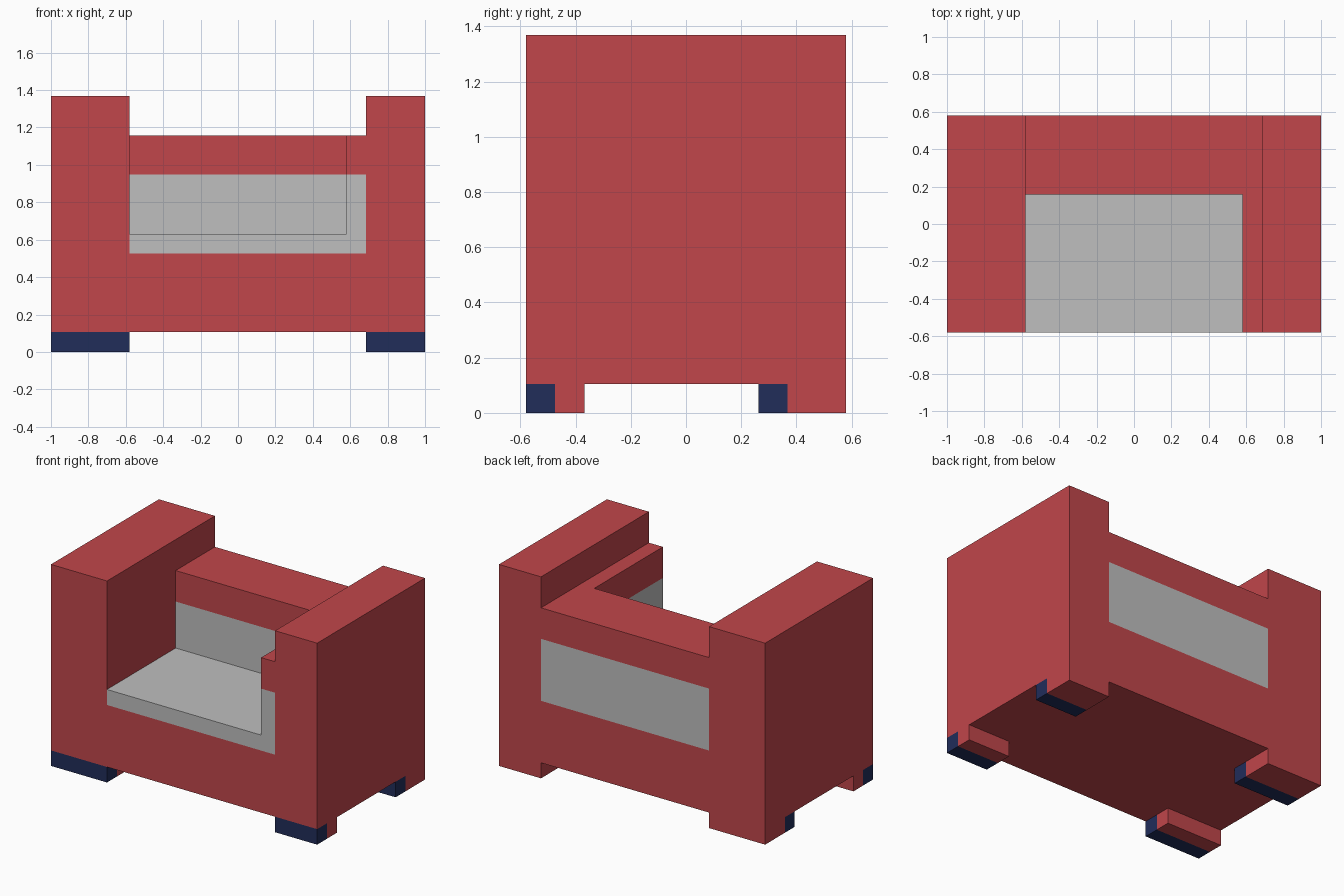
import bpy
import bmesh
from mathutils import Vector

if "Cube" in bpy.data.objects:
    bpy.data.objects.remove(bpy.data.objects["Cube"], do_unlink=True)

U = 2 / 19  # one block of the chair's grid


def make_material(name, colour):
    mat = bpy.data.materials.new(name)
    mat.use_nodes = True
    mat.diffuse_color = colour
    mat.node_tree.nodes["Principled BSDF"].inputs["Base Color"].default_value = colour
    return mat


RED = make_material("red_fabric", (0.533, 0.061, 0.070, 1))
GREY = make_material("grey_cushion", (0.521, 0.521, 0.521, 1))
NAVY = make_material("navy_feet", (0.015, 0.026, 0.102, 1))

SIDES = {"left": (1, 0, 0), "right": (-1, 0, 0), "back": (0, 1, 0),
         "front": (0, -1, 0), "top": (0, 0, 1), "bottom": (0, 0, -1)}


def block(name, x, y, z, mat, hidden=()):
    """Box between block coordinates, leaving out sides buried in a neighbour."""
    bm = bmesh.new()
    bmesh.ops.create_cube(bm, size=1)
    bm.normal_update()
    buried = [f for f in bm.faces
              if any(f.normal.dot(Vector(SIDES[s])) > 0.9 for s in hidden)]
    bmesh.ops.delete(bm, geom=buried, context="FACES")
    low, high = (Vector(c) * U for c in zip(x, y, z))
    for v in bm.verts:
        v.co = [high[i] if v.co[i] > 0 else low[i] for i in range(3)]
    mesh = bpy.data.meshes.new(name)
    bm.to_mesh(mesh)
    bm.free()
    mesh.materials.append(mat)
    obj = bpy.data.objects.new(name, mesh)
    bpy.context.collection.objects.link(obj)
    return obj


FRONT, BACK = -5.5, 5.5
DEPTH = (FRONT, BACK)
ARMS = {"right": (-9.5, -5.5), "left": (6.5, 9.5)}
INNER = (-5.5, 6.5)     # span between the arms
BACKREST = (1.5, BACK)
SEAT = (FRONT, 1.5)
LEDGE = (5.5, 6.5)      # low step beside the left arm

# Arms and their feet: navy front strip, red behind
for side, x in ARMS.items():
    block(side + "_arm", x, DEPTH, (1, 13), RED)
    for place, y0, y1 in (("front", FRONT, -3.5), ("back", 2.5, BACK)):
        name = f"{place}_{side}_foot"
        block(name + "_tip", x, (y0, y0 + 1), (0, 1), NAVY, ("top", "back"))
        block(name, x, (y0 + 1, y1), (0, 1), RED, ("top", "front"))

# Base and seat cushion
block("seat_base", INNER, DEPTH, (1, 5), RED, ("left", "right", "top"))
block("seat_cushion", (-5.5, 5.5), SEAT, (5, 6), GREY,
      ("left", "right", "back", "bottom"))

# Backrest and ledge: grey panel with a red rail above
for name, z, mat, ends in (("panel", (5, 9), GREY, ("top", "bottom")),
                           ("rail", (9, 11), RED, ("bottom",))):
    block("backrest_" + name, INNER, BACKREST, z, mat, ("left", "right") + ends)
    block("ledge_" + name, LEDGE, SEAT, z, mat, ("left", "back") + ends)
